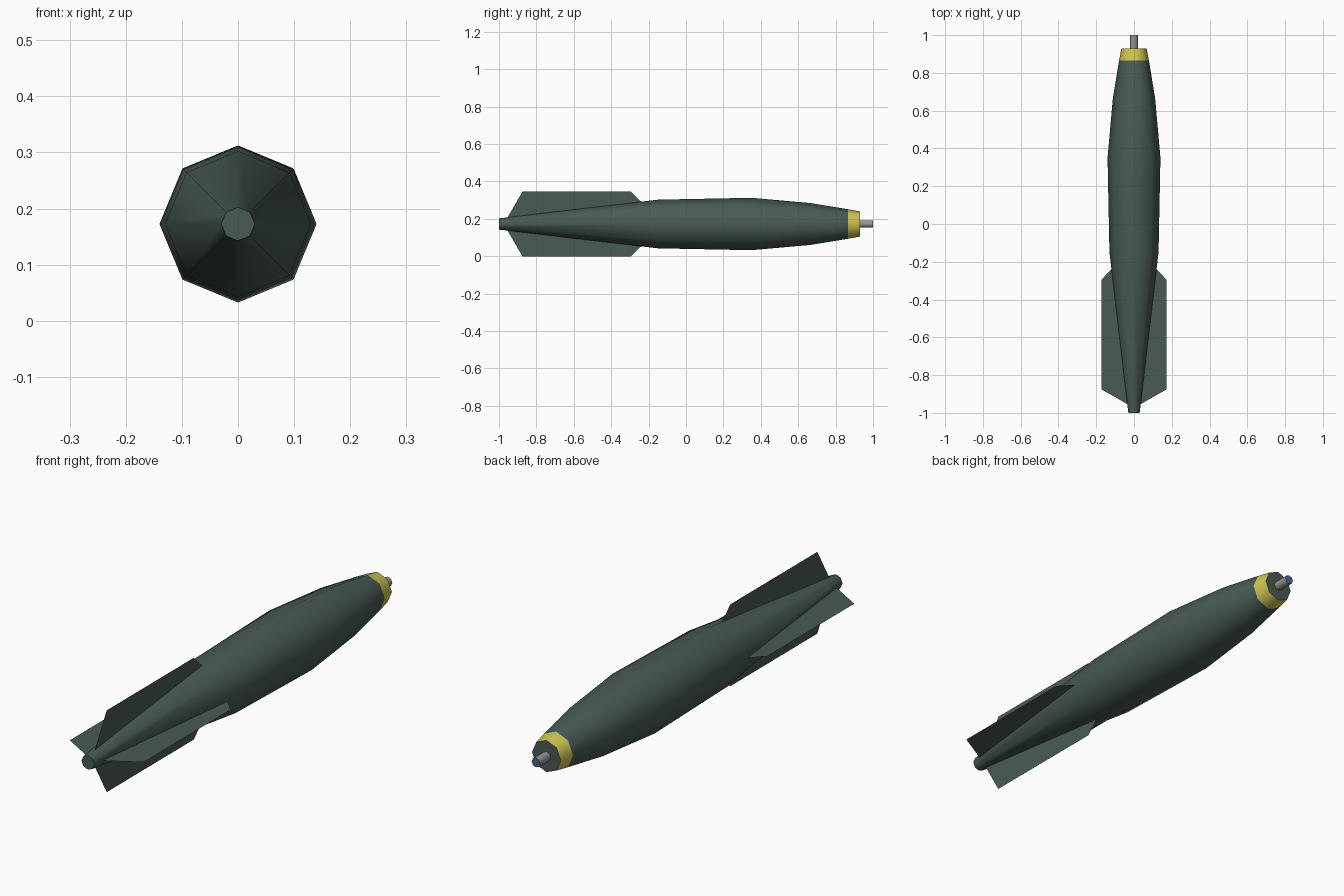
import bpy, bmesh
from math import sin, cos, pi, radians

if "Cube" in bpy.data.objects:
    bpy.data.objects.remove(bpy.data.objects["Cube"])

R = 0.1725          # fin reach, also axis height
SIDES = 8


def material(name, rgb):
    m = bpy.data.materials.new(name)
    m.diffuse_color = (*rgb, 1)
    m.use_nodes = True
    m.node_tree.nodes["Principled BSDF"].inputs["Base Color"].default_value = m.diffuse_color
    return m


GREEN = material("dark_green", (0.065, 0.105, 0.09))
YELLOW = material("yellow", (0.62, 0.57, 0.08))
BLUE = material("blue", (0.06, 0.14, 0.27))


def finish(name, bm, mats, smooth=True):
    me = bpy.data.meshes.new(name)
    bm.to_mesh(me)
    bm.free()
    for m in mats:
        me.materials.append(m)
    ob = bpy.data.objects.new(name, me)
    bpy.context.collection.objects.link(ob)
    if smooth:
        bpy.ops.object.select_all(action='DESELECT')
        ob.select_set(True)
        bpy.context.view_layer.objects.active = ob
        bpy.ops.object.shade_smooth_by_angle(angle=radians(50))
    return ob


def lathe(name, profile, mats, start_cap=None, end_cap=None):
    """Eight-sided surface along y from (y, radius) pairs; caps give a material slot."""
    bm = bmesh.new()
    rings = [[bm.verts.new((r * cos(2 * pi * i / SIDES), y, R + r * sin(2 * pi * i / SIDES)))
              for i in range(SIDES)] for y, r in profile]
    for a, b in zip(rings, rings[1:]):
        for i in range(SIDES):
            j = (i + 1) % SIDES
            bm.faces.new((a[i], b[i], b[j], a[j]))
    for ring, slot in ((rings[0], start_cap), (rings[-1][::-1], end_cap)):
        if slot is not None:
            bm.faces.new(ring).material_index = slot
    return finish(name, bm, mats)


# Tapered body, coloured nose band with dark front disk, nose pin
lathe("body", [(-1, 0.03), (-0.15, 0.13), (0.35, 0.14), (0.665, 0.112), (0.865, 0.079)],
      [GREEN], start_cap=0)
lathe("nose_band", [(0.865, 0.079), (0.93, 0.067)], [YELLOW, GREEN], end_cap=1)
grey = material("grey", (0.3, 0.3, 0.3))
lathe("nose_pin", [(0.93, 0.02), (1, 0.02)], [grey, BLUE], end_cap=1)

# Four paper-thin tail fins in a cross
FIN = [(-0.955, 0.033), (-0.875, R), (-0.295, R), (-0.235, 0.115)]
for k, side in enumerate(("right", "top", "left", "bottom")):
    c, s = cos(k * pi / 2), sin(k * pi / 2)
    bm = bmesh.new()
    bm.faces.new([bm.verts.new((r * c, y, R + r * s)) for y, r in FIN])
    finish("fin_" + side, bm, [GREEN], smooth=False)
